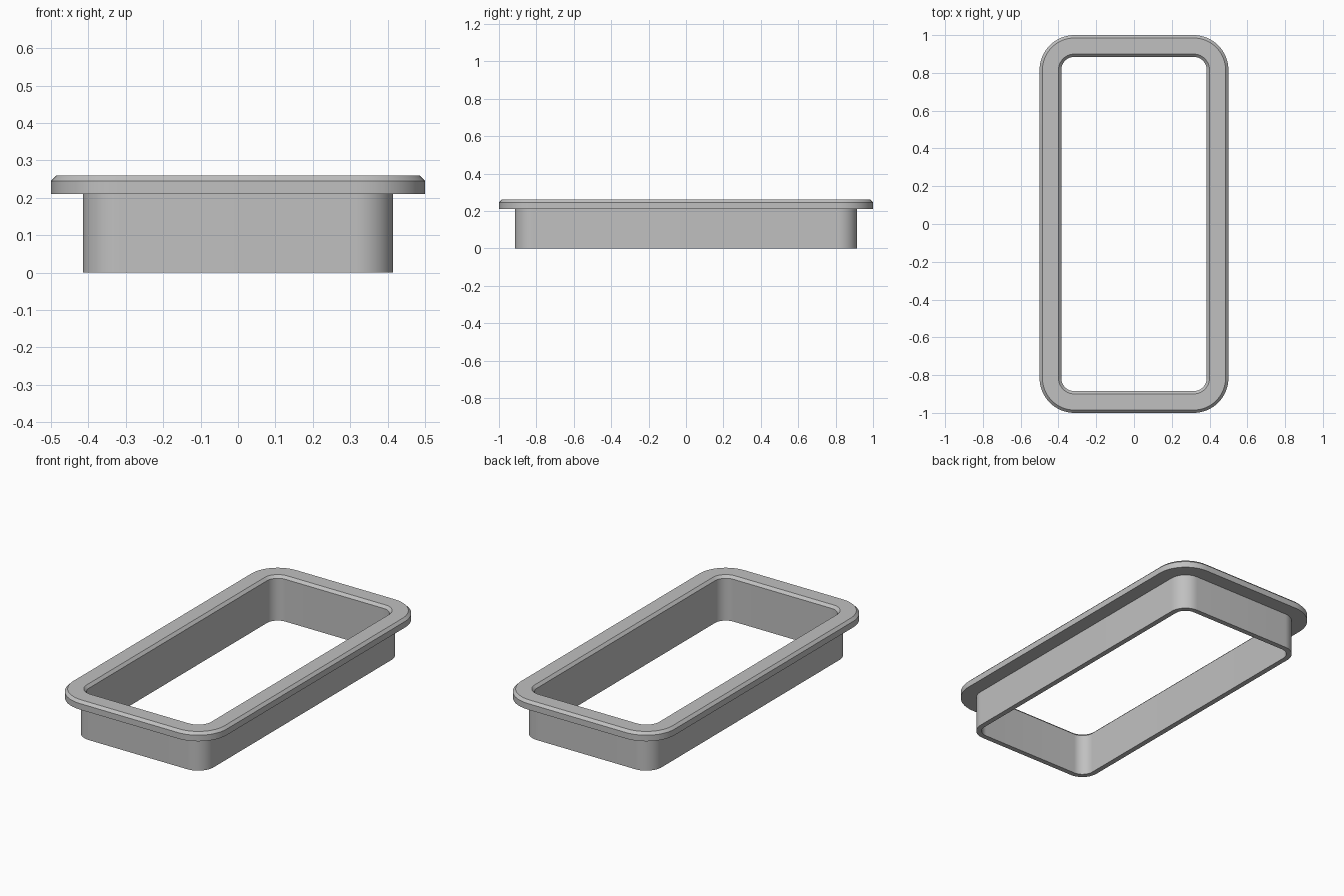
import bpy, bmesh, math

cube = bpy.data.objects.get("Cube")
if cube:
    bpy.data.objects.remove(cube, do_unlink=True)

grey = bpy.data.materials.new("plain_grey")
grey.use_nodes = True
colour = (0.53, 0.53, 0.53, 1)
grey.diffuse_color = colour
grey.node_tree.nodes["Principled BSDF"].inputs["Base Color"].default_value = colour

# Shared centres of the rounded corners
CORNER_X, CORNER_Y = 0.315, 0.815
STEPS = 16


def rounded_ring(bm, radius, z):
    """Rounded rectangle of vertices around the shared corner centres."""
    ring = []
    for quarter, (sx, sy) in enumerate([(1, 1), (-1, 1), (-1, -1), (1, -1)]):
        for i in range(STEPS + 1):
            a = math.pi / 2 * (quarter + i / STEPS)
            ring.append(bm.verts.new((sx * CORNER_X + radius * math.cos(a),
                                      sy * CORNER_Y + radius * math.sin(a), z)))
    return ring


def sweep_frame(name, profile):
    """Sweep a closed (corner radius, height) profile around the frame."""
    bm = bmesh.new()
    rings = [rounded_ring(bm, r, z) for r, z in profile]
    for a, b in zip(rings, rings[1:] + rings[:1]):
        for i in range(len(a)):
            j = (i + 1) % len(a)
            bm.faces.new((a[i], a[j], b[j], b[i]))
    bmesh.ops.recalc_face_normals(bm, faces=bm.faces)
    mesh = bpy.data.meshes.new(name)
    bm.to_mesh(mesh)
    bm.free()
    mesh.materials.append(grey)
    obj = bpy.data.objects.new(name, mesh)
    bpy.context.collection.objects.link(obj)
    bpy.ops.object.select_all(action='DESELECT')
    obj.select_set(True)
    bpy.context.view_layer.objects.active = obj
    bpy.ops.object.shade_smooth_by_angle(angle=math.radians(30))


# Sleeve wall and chamfered flange in one continuous section
sweep_frame("flanged_frame", [
    (0.07, 0), (0.10, 0), (0.10, 0.21), (0.185, 0.21),
    (0.185, 0.245), (0.17, 0.26), (0.085, 0.26), (0.07, 0.245),
])
